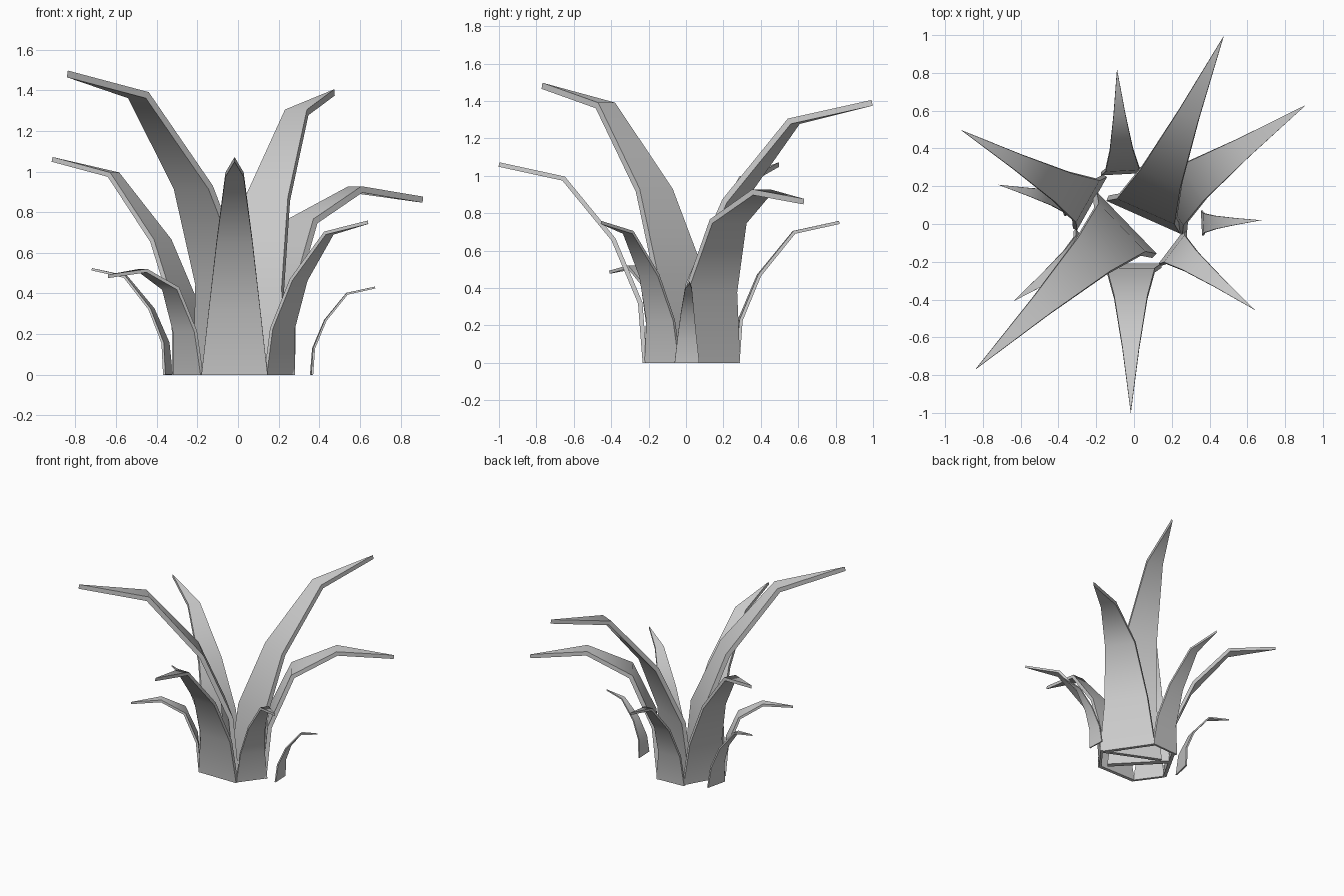
import bpy
import bmesh
from math import hypot

if "Cube" in bpy.data.objects:
    bpy.data.objects.remove(bpy.data.objects["Cube"])

# side profiles (outward, up) and half widths at each station, for a leaf of size 1
ARCHED = [(0, 0), (0.025, 0.32), (0.17, 0.66), (0.44, 0.985), (0.79, 1.06)]
DROOPING = [(0, 0), (0.03, 0.302), (0.16, 0.60), (0.41, 0.724), (0.73, 0.684)]
HALF_WIDTHS = [0.163, 0.127, 0.088, 0.045, 0]


def leaf(name, base, tip, size, profile=ARCHED):
    """Thin pointed blade that leans from its base centre towards its tip."""
    dx, dy = tip[0] - base[0], tip[1] - base[1]
    reach = hypot(dx, dy)
    ux, uy = dx / reach, dy / reach
    bm = bmesh.new()
    previous = None
    for (out, up), half in zip(profile, HALF_WIDTHS):
        r = out / profile[-1][0] * reach
        sides = (-1, 1) if half else (0,)
        row = [bm.verts.new((base[0] + ux * r + uy * half * size * s,
                             base[1] + uy * r - ux * half * size * s,
                             up * size)) for s in sides]
        if previous:
            bm.faces.new(previous + row[::-1])
        previous = row
    mesh = bpy.data.meshes.new(name)
    bm.to_mesh(mesh)
    bm.free()
    obj = bpy.data.objects.new(name, mesh)
    bpy.context.collection.objects.link(obj)
    solid = obj.modifiers.new("thickness", 'SOLIDIFY')
    solid.thickness = 0.024 * size
    solid.offset = 0
    solid.use_even_offset = True
    # apply the thickness, then shade with crisp rims
    bpy.ops.object.select_all(action='DESELECT')
    obj.select_set(True)
    bpy.context.view_layer.objects.active = obj
    bpy.ops.object.modifier_apply(modifier=solid.name)
    bpy.ops.object.shade_smooth_by_angle(angle=0.8)


# tall centre leaves
leaf("tall_leaf_front_left", (-0.05, -0.005), (-0.84, -0.77), 1.397)
leaf("tall_leaf_back_right", (0.055, 0.05), (0.475, 0.995), 1.311)
# medium leaves
leaf("medium_leaf_front", (-0.017, -0.22), (-0.017, -1.0), 1.0)
leaf("medium_leaf_back_left", (-0.233, 0.113), (-0.915, 0.497), 1.0)
leaf("drooping_leaf_right", (0.152, 0.112), (0.91, 0.63), 1.26, DROOPING)
# short outer leaves
leaf("short_leaf_front_right", (0.205, -0.125), (0.64, -0.455), 0.708)
leaf("short_leaf_back", (-0.06, 0.272), (-0.09, 0.82), 0.708)
leaf("drooping_leaf_left", (-0.245, -0.125), (-0.64, -0.41), 0.708, DROOPING)
# smallest leaves
leaf("small_leaf_left", (-0.345, 0.12), (-0.72, 0.208), 0.49)
leaf("small_leaf_right", (0.362, 0.005), (0.675, 0.02), 0.405)
